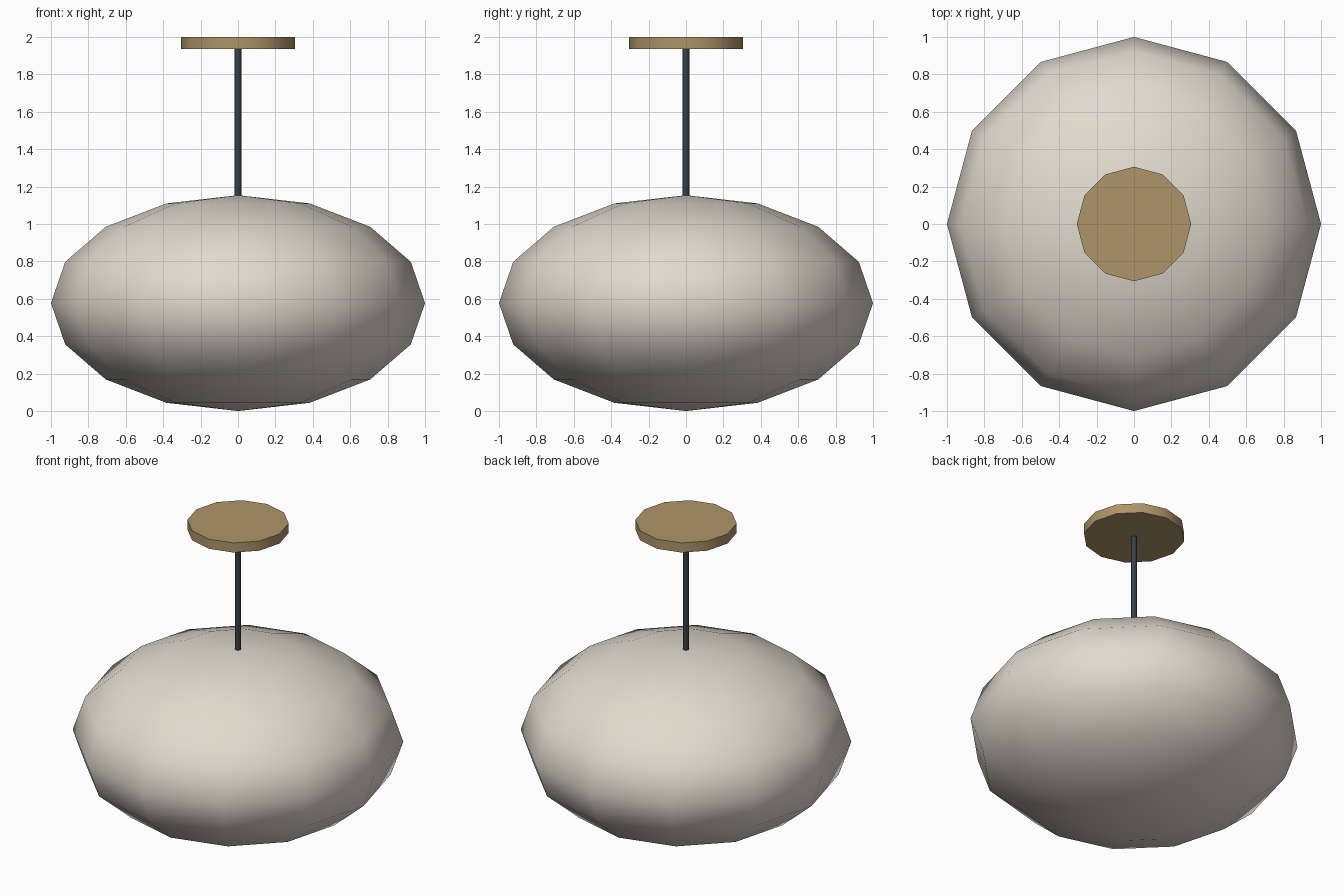
import bpy
import math

if "Cube" in bpy.data.objects:
    bpy.data.objects.remove(bpy.data.objects["Cube"])


def finish(name, color, angle=None):
    """Name, colour and smooth the active object."""
    ob = bpy.context.object
    ob.name = name
    mat = bpy.data.materials.new(name + "_material")
    mat.diffuse_color = (*color, 1)
    mat.use_nodes = True
    mat.node_tree.nodes["Principled BSDF"].inputs["Base Color"].default_value = mat.diffuse_color
    ob.data.materials.append(mat)
    if angle is None:
        bpy.ops.object.shade_smooth()
    else:
        bpy.ops.object.shade_smooth_by_angle(angle=math.radians(angle))
    return ob


def disc(name, radius, z0, z1, sides, color):
    bpy.ops.mesh.primitive_cylinder_add(
        vertices=sides, radius=radius, depth=z1 - z0, location=(0, 0, (z0 + z1) / 2))
    return finish(name, color, 62)


# Squashed low-poly globe
half = 0.577
bpy.ops.mesh.primitive_uv_sphere_add(segments=12, ring_count=8, radius=1, location=(0, 0, half))
bpy.context.object.scale.z = half
bpy.ops.object.transform_apply(location=False, rotation=False, scale=True)
finish("lamp_shade", (0.75, 0.71, 0.62))

# Hanging rod and ceiling plate
disc("hanging_rod", 0.018, 1.14, 1.94, 8, (0.04, 0.05, 0.06))
disc("ceiling_plate", 0.306, 1.936, 2.0, 12, (0.42, 0.30, 0.14))
